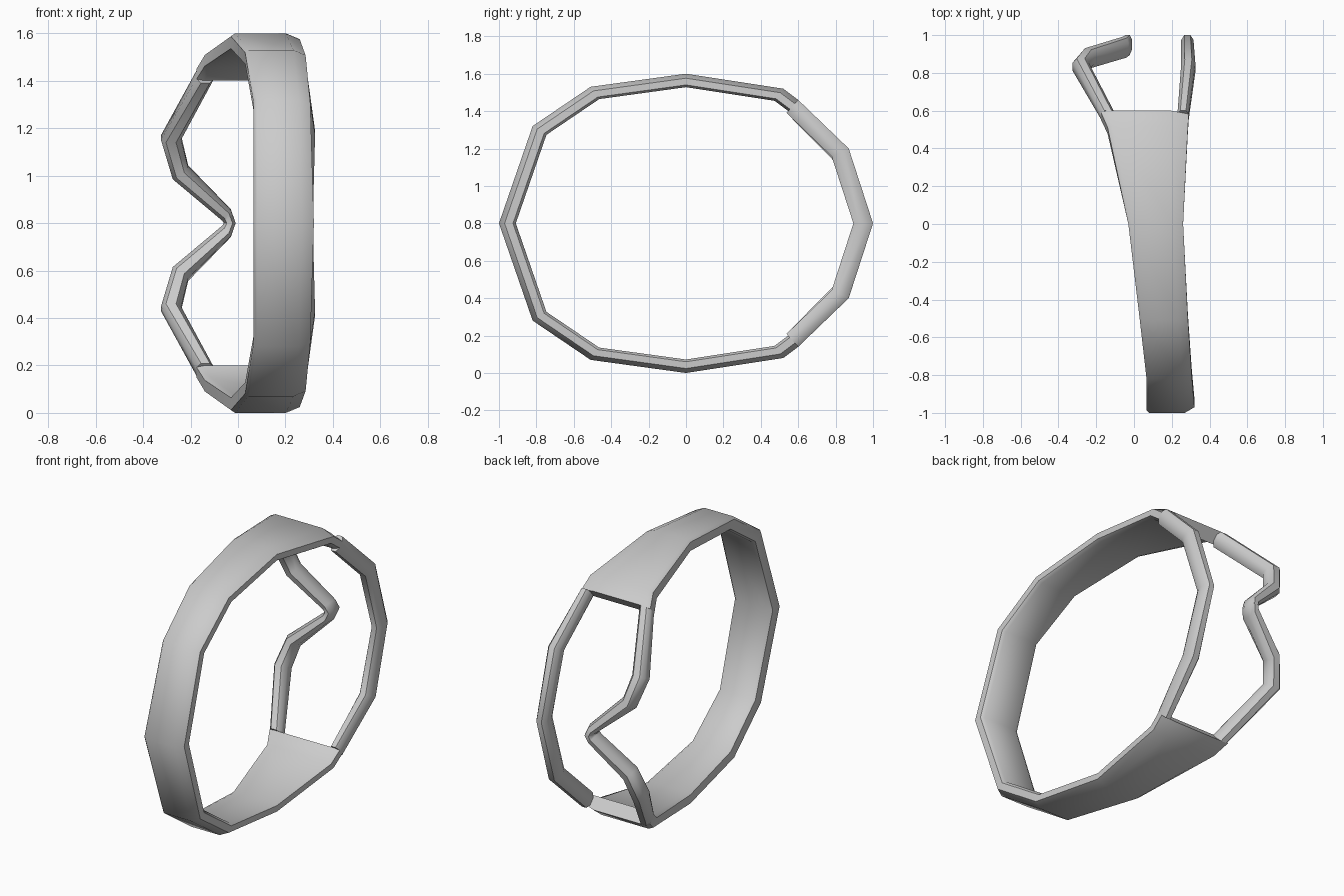
import bpy, bmesh, math
from mathutils import Vector

if "Cube" in bpy.data.objects:
    bpy.data.objects.remove(bpy.data.objects["Cube"])

CENTRE = 0.8
BACK = [(0, 1.0), (0.4, 0.87), (0.66, 0.6), (0.72, 0.52)]   # height -> depth at the back


def depth(h):
    for (h0, y0), (h1, y1) in zip(BACK, BACK[1:]):
        if h <= h1:
            return y0 + (y1 - y0) * (h - h0) / (h1 - h0)
    return BACK[-1][1]


def back(x, h):
    return Vector((x, depth(h), h))


def mirrored(half):
    """Half stations ending on the mid plane -> full path."""
    flip = [tuple(Vector((p.x, p.y, -p.z)) for p in s) for s in half[:-1]]
    return half + flip[::-1]


def loft(name, stations, section):
    """Sweep a section (across fraction, radial scale) along edge pairs."""
    bm = bmesh.new()
    rings = []
    for a, b in stations:
        ring = []
        for u, k in section:
            p = a.lerp(b, u)
            ring.append(bm.verts.new((p.x, p.y * k, p.z * k + CENTRE)))
        rings.append(ring)
    n = len(section)
    for r, s in zip(rings, rings[1:]):
        for i in range(n):
            j = (i + 1) % n
            bm.faces.new((r[i], r[j], s[j], s[i]))
    bm.faces.new(rings[0])
    bm.faces.new(rings[-1][::-1])
    bmesh.ops.recalc_face_normals(bm, faces=bm.faces)
    mesh = bpy.data.meshes.new(name)
    bm.to_mesh(mesh)
    bm.free()
    ob = bpy.data.objects.new(name, mesh)
    bpy.context.collection.objects.link(ob)
    bpy.ops.object.select_all(action='DESELECT')
    ob.select_set(True)
    bpy.context.view_layer.objects.active = ob
    bpy.ops.object.shade_smooth_by_angle(angle=math.radians(48))


# wide band: y, height, left edge, right edge
band = [(0.6, 0.66, -0.175, 0.29), (0.52, 0.72, -0.14, 0.285), (0, 0.8, -0.03, 0.26),
        (-0.51, 0.73, 0.03, 0.285), (-0.82, 0.52, 0.065, 0.305), (-1, 0, 0.065, 0.32)]
band = [(Vector((l, y, h)), Vector((r, y, h))) for y, h, l, r in band]
loft("wide_band", mirrored(band),
     [(0, 0.92), (0, 0.985), (0.06, 1), (0.8, 1), (1, 0.97), (1, 0.925), (0.93, 0.91), (0.07, 0.91)])

strand = [(0, 0.925), (0, 0.975), (0.25, 1), (0.75, 1),
          (1, 0.975), (1, 0.925), (0.75, 0.895), (0.25, 0.895)]

# plain strand closing the ring at the back
plain = [(back(l, h), back(r, h)) for l, r, h in
         [(0.23, 0.29, 0.66), (0.25, 0.325, 0.4), (0.25, 0.315, 0)]]
loft("plain_strand", mirrored(plain), strand)

# heart-shaped strand: left edge x, height, right edge x, height
heart = [(-0.175, 0.66, -0.1, 0.66), (-0.325, 0.38, -0.24, 0.38),
         (-0.275, 0.2, -0.21, 0.25), (-0.065, 0.01, -0.03, 0.06), (-0.06, 0, -0.01, 0)]
heart = [(back(a, h), back(b, g)) for a, h, b, g in heart]
loft("heart_strand", mirrored(heart), strand)
